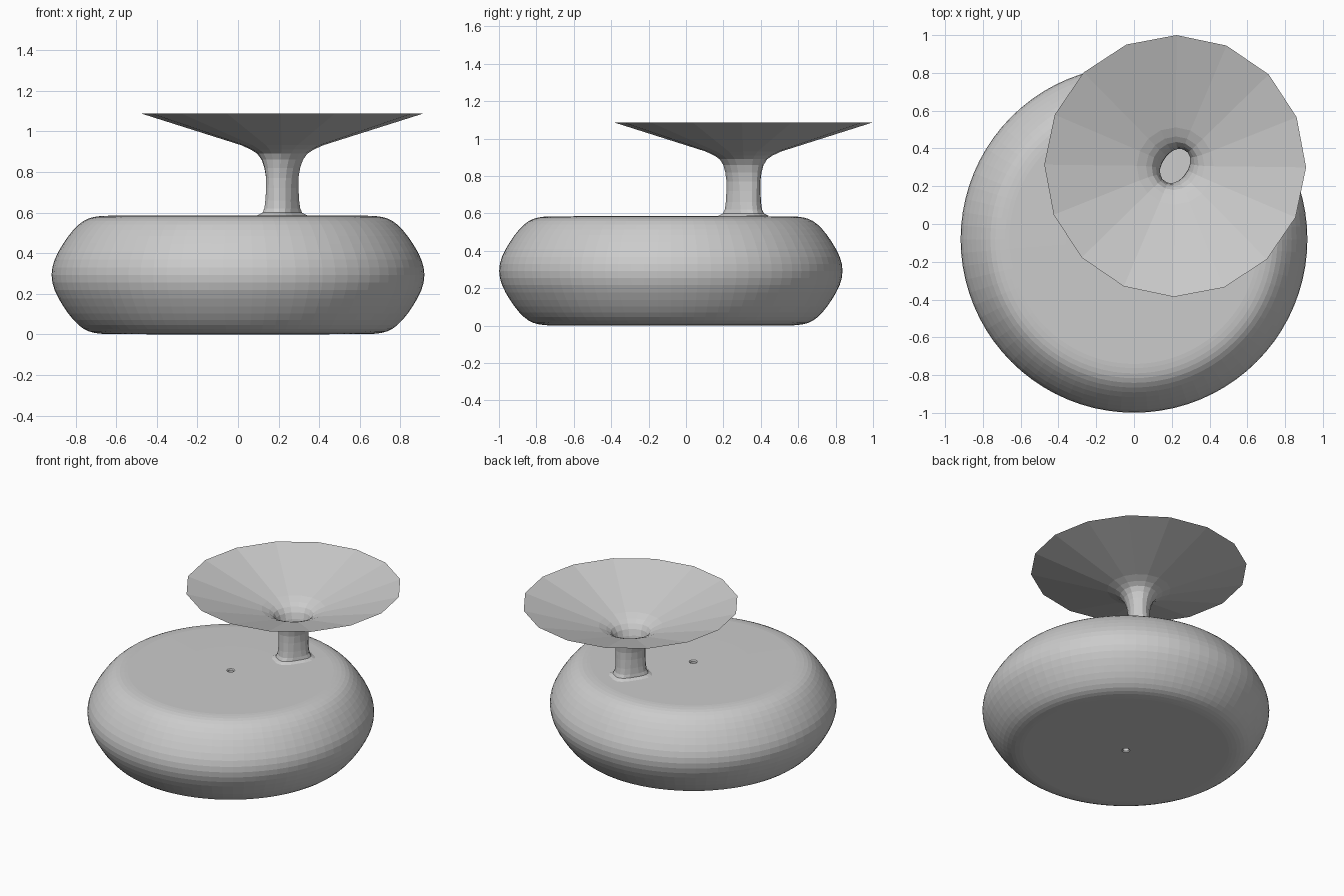
import bpy, bmesh
from math import cos, sin, pi, radians, copysign

if "Cube" in bpy.data.objects:
    bpy.data.objects.remove(bpy.data.objects["Cube"])


def loft(name, rings, closed=False):
    """Skin a list of equally sized point rings with quads."""
    bm = bmesh.new()
    rows = [[bm.verts.new(p) for p in ring] for ring in rings]
    pairs = list(zip(rows, rows[1:])) + ([(rows[-1], rows[0])] if closed else [])
    n = len(rows[0])
    for lo, hi in pairs:
        for i in range(n):
            j = (i + 1) % n
            bm.faces.new((lo[i], lo[j], hi[j], hi[i]))
    mesh = bpy.data.meshes.new(name)
    bm.to_mesh(mesh)
    bm.free()
    obj = bpy.data.objects.new(name, mesh)
    bpy.context.collection.objects.link(obj)
    return obj


def smooth_path(pts, steps):
    """Catmull-Rom curve through a 2D profile."""
    p = [pts[0]] + pts + [pts[-1]]
    out = []
    for a, b, c, d in zip(p, p[1:], p[2:], p[3:]):
        for s in range(steps):
            t = s / steps
            out.append(tuple(0.5 * (2 * b[k] + (c[k] - a[k]) * t
                       + (2 * a[k] - 5 * b[k] + 4 * c[k] - d[k]) * t * t
                       + (3 * b[k] - a[k] - 3 * c[k] + d[k]) * t ** 3) for k in (0, 1)))
    return out + [pts[-1]]


# Flattened round body with a pinhole through its axis
MID = 0.293
side = [(0.66, 0.291), (0.71, 0.285), (0.76, 0.266), (0.81, 0.222),
        (0.86, 0.155), (0.903, 0.075), (0.918, 0.0)]
side += [(r, -h) for r, h in reversed(side[:-1])]
profile = [(0.02, 0.286), (0.026, 0.293), (0.36, 0.293)] + smooth_path(side, 2)
profile += [(0.36, -0.293), (0.026, -0.293), (0.02, -0.286)]
SEG = 80
body = [[(r * cos(2 * pi * i / SEG), -0.081 + r * sin(2 * pi * i / SEG), MID + h)
         for i in range(SEG)] for r, h in reversed(profile)]
loft("body", body, closed=True)

# Open 16-sided funnel on an oval stem; each ring: z, half length, half width, squareness
levels = [(0.586, 0.135, 0.097, 3.2), (0.592, 0.124, 0.087, 3.2), (0.599, 0.112, 0.076, 3),
          (0.62, 0.103, 0.072, 2.6), (0.66, 0.099, 0.069, 2.4), (0.72, 0.098, 0.068, 2.2),
          (0.77, 0.099, 0.071, 2), (0.82, 0.104, 0.081, 2), (0.86, 0.113, 0.097, 2),
          (0.89, 0.130, 0.121, 2), (0.91, 0.158, 0.153, 2), (0.932, 0.205, 0.203, 2),
          (1.087, 0.693, 0.693, 2)]
TURN = radians(56)
rings = []
for z, length, width, e in levels:
    ring = []
    for i in range(16):
        a = 2 * pi * i / 16 - radians(0.6) - TURN
        u = length * copysign(abs(cos(a)) ** (2 / e), cos(a))
        v = width * copysign(abs(sin(a)) ** (2 / e), sin(a))
        ring.append((0.218 + u * cos(TURN) - v * sin(TURN),
                     0.307 + u * sin(TURN) + v * cos(TURN), z))
    rings.append(ring)
loft("funnel", rings)
